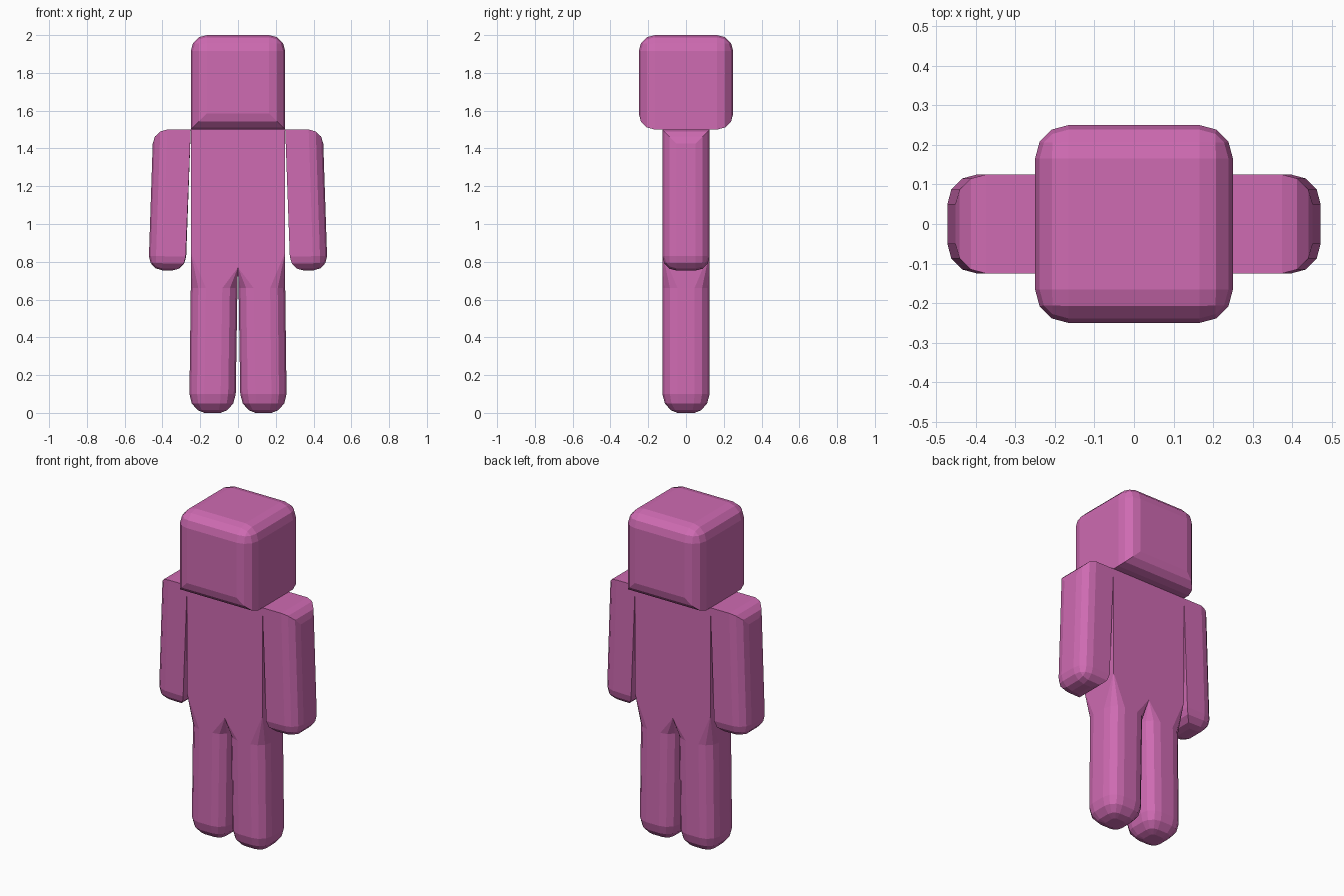
import bpy, bmesh, math

if "Cube" in bpy.data.objects:
    bpy.data.objects.remove(bpy.data.objects["Cube"])

pink = bpy.data.materials.new("pink")
pink.diffuse_color = (0.62, 0.145, 0.445, 1)
pink.use_nodes = True
pink.node_tree.nodes["Principled BSDF"].inputs["Base Color"].default_value = pink.diffuse_color


def finish(bm, name):
    bmesh.ops.recalc_face_normals(bm, faces=bm.faces)
    me = bpy.data.meshes.new(name)
    bm.to_mesh(me)
    bm.free()
    me.materials.append(pink)
    ob = bpy.data.objects.new(name, me)
    bpy.context.collection.objects.link(ob)
    return ob


def box(name, place, width, keep):
    """Cube mapped corner by corner; edges whose midpoint passes keep() are rounded."""
    bm = bmesh.new()
    bmesh.ops.create_cube(bm, size=2)
    edges = [e for e in bm.edges if keep((e.verts[0].co + e.verts[1].co) / 2)]
    for v in bm.verts:
        v.co = place(*v.co)
    bmesh.ops.bevel(bm, geom=edges, offset=width, segments=3, profile=0.5,
                    affect='EDGES', clamp_overlap=True)
    return finish(bm, name)


# Head: rounded everywhere except the lower left and right edges
box("head", lambda x, y, z: (x * 0.25, y * 0.25, 1.75 + z * 0.25), 0.085,
    lambda m: not (m.z < -0.5 and abs(m.x) > 0.5))


# Arms: leaning outwards, rounded on the outer side and at the hand
def arm(side, name):
    def place(x, y, z):
        inner, outer = (0.25, 0.449) if z > 0 else (0.277, 0.474)
        return (side * (outer if x * side > 0 else inner), y * 0.125,
                1.5 if z > 0 else (0.756 if x * side > 0 else 0.752))
    box(name, place, 0.075, lambda m: m.x * side > 0.5 or m.z < -0.5)


# Body half: rounded rectangles from foot to hip, blending into the square torso
# z, inner x, outer x, inset, inner corner radius, outer corner radius
RINGS = [(0.0, 0.012, 0.258, 0.080, 0.020, 0.020),
         (0.014, 0.012, 0.258, 0.045, 0.045, 0.045),
         (0.050, 0.012, 0.258, 0.013, 0.070, 0.070),
         (0.10, 0.012, 0.257, 0.0, 0.08, 0.08),
         (0.66, 0.003, 0.25, 0.0, 0.08, 0.08),
         (0.77, 0.0, 0.25, 0.0, 0.0, 0.034),
         (0.85, 0.0, 0.25, 0.0, 0.0, 0.0),
         (1.50, 0.0, 0.25, 0.0, 0.0, 0.0)]


def body_half(bm, side):
    loops = []
    for z, xi, xo, d, ri, ro in RINGS:
        x0, x1, h = xi + d, xo - d, 0.125 - d
        ring = []
        for cx, cy, r, a0 in ((x1 - ro, h - ro, ro, 0), (x0 + ri, h - ri, ri, 90),
                              (x0 + ri, ri - h, ri, 180), (x1 - ro, ro - h, ro, 270)):
            for k in range(4):
                a = math.radians(a0 + 30 * k)
                ring.append(bm.verts.new((side * (cx + r * math.cos(a)),
                                          cy + r * math.sin(a), z)))
        loops.append(ring)
    bm.faces.new(loops[0])
    bm.faces.new(loops[-1])
    for lo, hi in zip(loops, loops[1:]):
        n = len(lo)
        for i in range(n):
            j = (i + 1) % n
            bm.faces.new((lo[i], lo[j], hi[j], hi[i]))


body = bmesh.new()
for side, label in ((1, "right"), (-1, "left")):
    arm(side, label + "_arm")
    body_half(body, side)
bmesh.ops.remove_doubles(body, verts=body.verts, dist=0.0005)
# Open the inside wall between the two halves
inside = [f for f in body.faces if all(abs(v.co.x) < 0.001 for v in f.verts)]
bmesh.ops.delete(body, geom=inside, context='FACES')
finish(body, "torso_and_legs")
